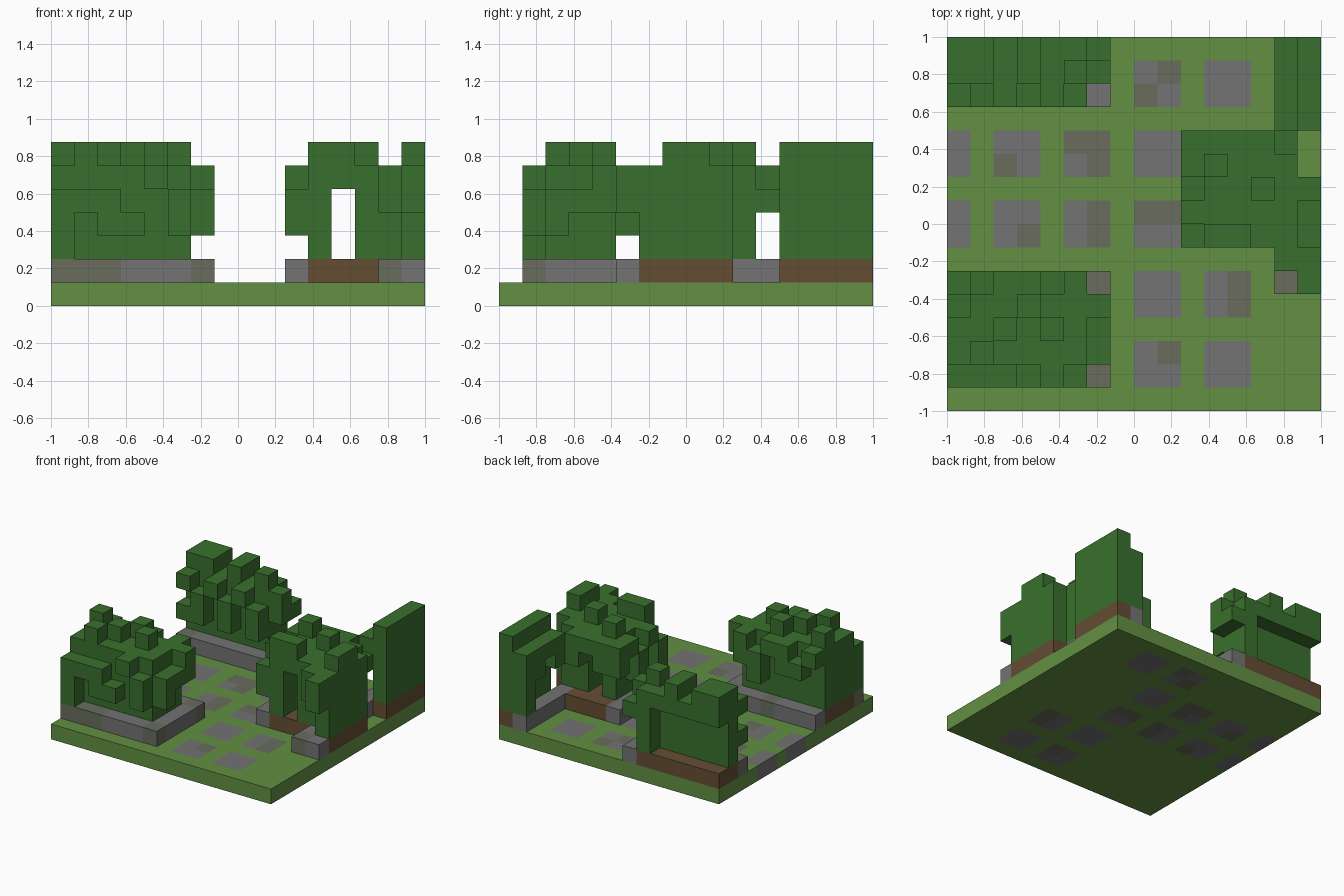
import bpy
import bmesh
from mathutils import Vector

default_cube = bpy.data.objects.get("Cube")
if default_cube:
    bpy.data.objects.remove(default_cube, do_unlink=True)

SIZE = 16
UNIT = 2 / SIZE


def make_material(name, red, green, blue):
    def linear(value):
        value /= 255
        return value / 12.92 if value < 0.04045 else ((value + 0.055) / 1.055) ** 2.4
    colour = (linear(red), linear(green), linear(blue), 1)
    material = bpy.data.materials.new(name)
    material.use_nodes = True
    material.diffuse_color = colour
    shader = material.node_tree.nodes["Principled BSDF"]
    shader.inputs["Base Color"].default_value = colour
    shader.inputs["Roughness"].default_value = 0.9
    return material


materials = {
    "grass": make_material("grass green", 98, 144, 66),
    "stone": make_material("stone grey", 114, 115, 114),
    "moss": make_material("mossy stone", 104, 108, 92),
    "soil": make_material("soil brown", 101, 77, 52),
    "leaf": make_material("leaf green", 57, 112, 45),
}

# Every block is stored as part name -> {cell: colour}
parts = {}


def put(part, x, y, z, colour):
    parts.setdefault(part, {})[(x, y, z)] = colour


def fill(part, xs, ys, z, colour):
    for x in xs:
        for y in ys:
            put(part, x, y, z, colour)


# Paving slabs, two by two, set into the lawn
mossy_paving = {(9, 14), (8, 13), (2, 10), (5, 11), (6, 11), (6, 10), (3, 7),
                (6, 7), (6, 8), (8, 8), (9, 8), (12, 4), (12, 5), (9, 2)}
path_rows = {1: (8, 11), 4: (8, 11), 7: (-1, 2, 5, 8),
             10: (-1, 2, 5, 8), 13: (8, 11)}
for row, columns in path_rows.items():
    for column in columns:
        for x in range(max(column, 0), column + 2):
            for y in (row, row + 1):
                put("paving", x, y, 0, "moss" if (x, y) in mossy_paving else "stone")

# Lawn around the slabs
for x in range(SIZE):
    for y in range(SIZE):
        if (x, y, 0) not in parts["paving"]:
            put("lawn", x, y, 0, "grass")

# Planters: stone edging first, then the soil inside
fill("front_planter", range(7), range(1, 6), 1, "stone")
fill("front_planter", range(6), range(2, 5), 1, "soil")
fill("back_planter", range(7), range(13, SIZE), 1, "stone")
fill("back_planter", range(6), range(14, SIZE), 1, "soil")
fill("side_planter", range(10, 11), range(7, 12), 1, "stone")
fill("side_planter", range(11, 14), range(7, 12), 1, "soil")
fill("side_planter", range(14, 15), range(5, SIZE), 1, "stone")
fill("side_planter", range(15, SIZE), range(5, 6), 1, "stone")
fill("side_planter", range(15, SIZE), range(6, 10), 1, "soil")
fill("side_planter", range(15, SIZE), range(12, SIZE), 1, "soil")
fill("front_planter", range(3), range(1, 2), 1, "moss")
for x, y in ((6, 1), (6, 5), (3, 5)):
    put("front_planter", x, y, 1, "moss")
put("side_planter", 14, 5, 1, "moss")
put("back_planter", 0, 13, 1, "moss")

# Foliage column types: the layers each letter fills
columns = {
    "T": range(2, 7), "t": range(2, 6), "m": range(2, 5),
    "H": range(3, 6), "h": range(3, 5), "s": (3,), "B": (3, 5),
    "k": range(4, 6), "n": (4,), "O": range(5, 7), "o": (5,), ".": (),
}


def plant(part, left, front, rows):
    """Grow a bush from rows of letters, listed from back to front."""
    for y, row in enumerate(reversed(rows)):
        for x, letter in enumerate(row):
            for z in columns[letter]:
                put(part, left + x, front + y, z, "leaf")


plant("front_bush", 0, 1, ["onkohk.",
                           "TttTttk",
                           "ttTtTtn",
                           "tTtttth",
                           "mnhsoh."])
plant("back_bush", 0, 13, ["OOoOotn",
                           "TTtTtTk",
                           "Bhohoh."])
plant("side_bush", 10, 5, ["kkokn.",
                           "oTott.",
                           "htoTtt",
                           "otottT",
                           "hTOttT",
                           "....kt",
                           ".....k"])
plant("corner_bush", 14, 12, ["tT", "kT", "oT", "kT"])

occupied = {cell for cells in parts.values() for cell in cells}


def build(part, cells):
    """Turn blocks into a mesh with only the outer faces kept."""
    bm = bmesh.new()
    corners = {}
    names = list(dict.fromkeys(cells.values()))

    def corner(point):
        key = tuple(round(v) for v in point)
        if key not in corners:
            x, y, z = key
            corners[key] = bm.verts.new((x * UNIT - 1, y * UNIT - 1, z * UNIT))
        return corners[key]

    for cell, colour in cells.items():
        for axis in range(3):
            for side in (0, 1):
                normal = Vector((0, 0, 0))
                normal[axis] = 2 * side - 1
                neighbour = tuple(int(c + n) for c, n in zip(cell, normal))
                if neighbour in occupied:
                    continue
                u, v = Vector((0, 0, 0)), Vector((0, 0, 0))
                u[(axis + 1) % 3] = 1
                v[(axis + 2) % 3] = 1
                base = Vector(cell)
                base[axis] += side
                loop = [base, base + u, base + u + v, base + v]
                if not side:
                    loop.reverse()
                face = bm.faces.new([corner(p) for p in loop])
                face.material_index = names.index(colour)
    mesh = bpy.data.meshes.new(part)
    bm.to_mesh(mesh)
    bm.free()
    for name in names:
        mesh.materials.append(materials[name])
    bpy.context.collection.objects.link(bpy.data.objects.new(part, mesh))


for part, cells in parts.items():
    build(part, cells)
